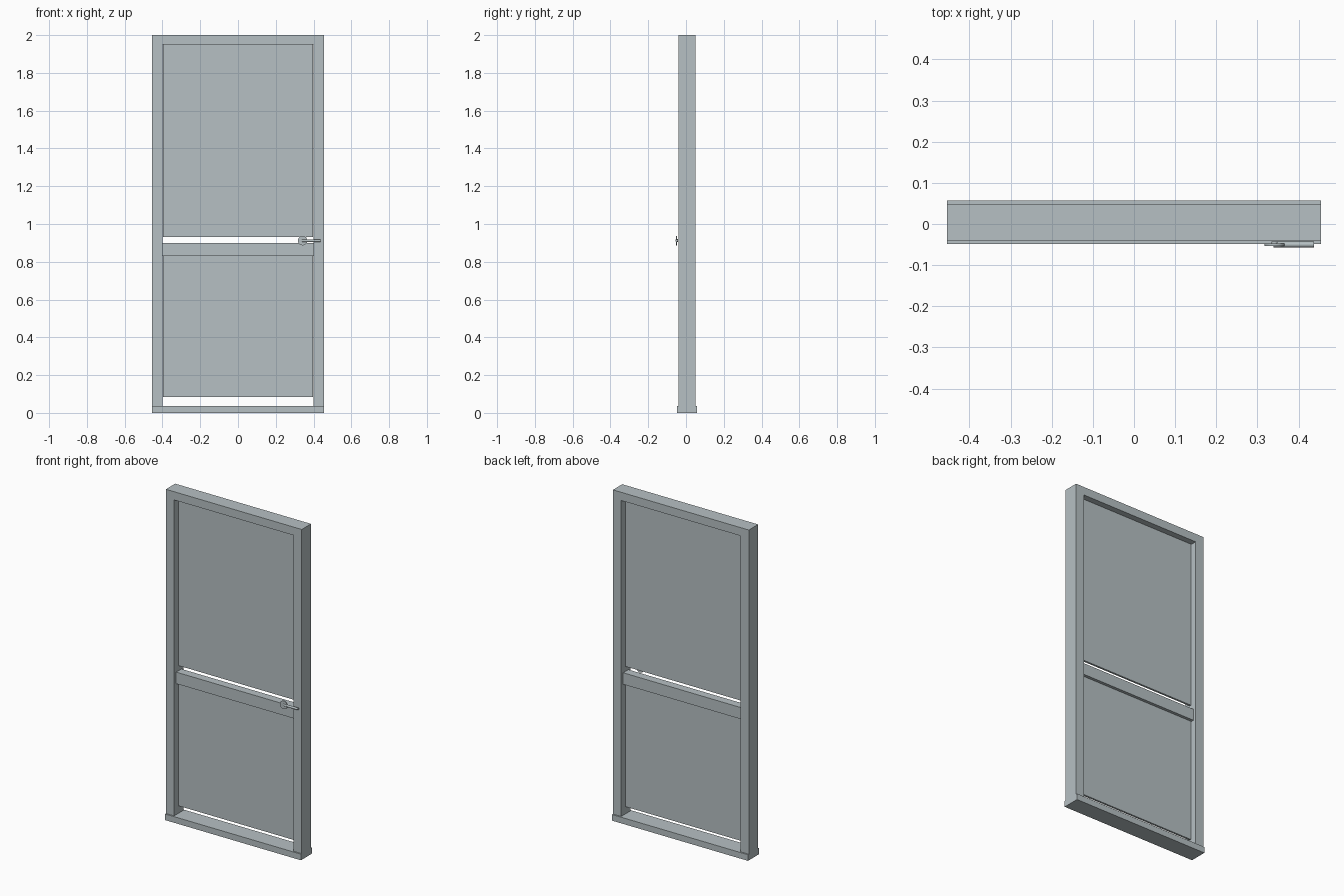
import bpy, bmesh
from math import pi
from mathutils import Matrix, Vector

cube = bpy.data.objects.get("Cube")
if cube:
    bpy.data.objects.remove(cube, do_unlink=True)

# One pale grey material for the whole door
grey = bpy.data.materials.new("pale_grey")
grey.use_nodes = True
colour = (0.47, 0.53, 0.55, 1)
grey.diffuse_color = colour
grey.node_tree.nodes["Principled BSDF"].inputs["Base Color"].default_value = colour


def finish(name, bm):
    bmesh.ops.recalc_face_normals(bm, faces=bm.faces)
    mesh = bpy.data.meshes.new(name)
    bm.to_mesh(mesh)
    bm.free()
    mesh.materials.append(grey)
    obj = bpy.data.objects.new(name, mesh)
    bpy.context.collection.objects.link(obj)
    return obj


def prism(name, outline, y0, y1):
    """Extrude an (x, z) outline from y0 to y1."""
    bm = bmesh.new()
    face = bm.faces.new([bm.verts.new((x, y0, z)) for x, z in outline])
    new = bmesh.ops.extrude_face_region(bm, geom=[face])["geom"]
    verts = [v for v in new if isinstance(v, bmesh.types.BMVert)]
    bmesh.ops.translate(bm, verts=verts, vec=(0, y1 - y0, 0))
    return finish(name, bm)


def slab(name, half, z0, z1, y0, y1):
    return prism(name, [(-half, z0), (half, z0), (half, z1), (-half, z1)], y0, y1)


def rod(name, start, end, r, sides=24):
    """Cylinder between two points."""
    a, b = Vector(start), Vector(end)
    turn = (b - a).to_track_quat("Z", "Y").to_matrix().to_4x4()
    bm = bmesh.new()
    bmesh.ops.create_cone(bm, cap_ends=True, segments=sides, radius1=r, radius2=r,
                          depth=(b - a).length,
                          matrix=Matrix.Translation((a + b) / 2) @ turn)
    obj = finish(name, bm)
    bpy.ops.object.select_all(action="DESELECT")
    obj.select_set(True)
    bpy.context.view_layer.objects.active = obj
    bpy.ops.object.shade_smooth_by_angle(angle=pi / 6)
    return obj


# Surround: two jambs and a header in one piece, standing on the sill
W, IN, SILL, TOP = 0.455, 0.40, 0.037, 2.0
HEAD = 1.95
prism("frame", [(-W, SILL), (-W, TOP), (W, TOP), (W, SILL),
                (IN, SILL), (IN, HEAD), (-IN, HEAD), (-IN, SILL)], -0.04, 0.049)
slab("sill", W, 0, SILL, -0.048, 0.057)

# Middle rail and the two thin panels
slab("middle_rail", IN, 0.83, 0.90, -0.02, 0.03)
slab("upper_panel", 0.397, 0.932, HEAD, 0.0, 0.012)
slab("lower_panel", 0.397, 0.083, 0.832, 0.0, 0.012)

# Lever handle
HX, HZ = 0.342, 0.912
rod("handle_plate", (HX, -0.053, HZ), (HX, -0.047, HZ), 0.025)
rod("handle_spindle", (HX, -0.05, HZ), (HX, -0.043, HZ), 0.008)
rod("handle_lever", (HX - 0.003, -0.05, HZ), (0.438, -0.05, HZ), 0.007, 16)
